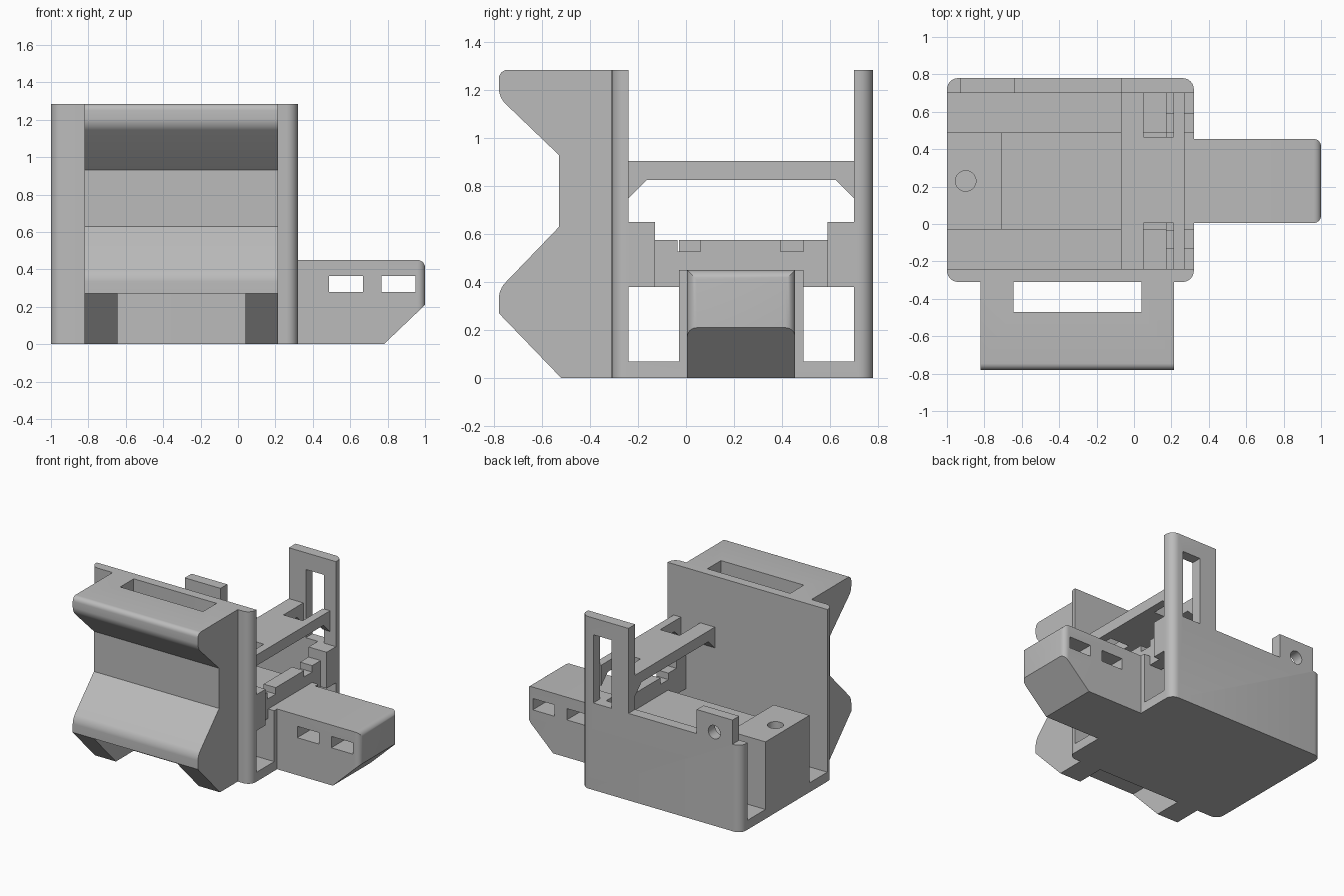
import bpy
import bmesh
import math
from mathutils import Vector, Matrix

if "Cube" in bpy.data.objects:
    bpy.data.objects.remove(bpy.data.objects["Cube"])

grey = bpy.data.materials.new("plain_grey")
grey.use_nodes = True
grey.diffuse_color = (0.5, 0.5, 0.5, 1)
grey.node_tree.nodes["Principled BSDF"].inputs["Base Color"].default_value = (0.5, 0.5, 0.5, 1)


def make(name, bm):
    bmesh.ops.recalc_face_normals(bm, faces=bm.faces)
    mesh = bpy.data.meshes.new(name)
    bm.to_mesh(mesh)
    bm.free()
    mesh.materials.append(grey)
    obj = bpy.data.objects.new(name, mesh)
    bpy.context.collection.objects.link(obj)
    return obj


def box(name, x, y, z):
    bm = bmesh.new()
    bmesh.ops.create_cube(bm, size=1)
    for v in bm.verts:
        v.co = Vector([r[0] if c < 0 else r[1] for c, r in zip(v.co, (x, y, z))])
    return make(name, bm)


def prism(name, points, axis, low, high):
    """Extrude a profile along x (points are y, z) or along y (points are x, z)."""
    bm = bmesh.new()
    place = (lambda a, b: (low, a, b)) if axis == "x" else (lambda a, b: (a, low, b))
    face = bm.faces.new([bm.verts.new(place(a, b)) for a, b in points])
    out = bmesh.ops.extrude_face_region(bm, geom=[face])
    shift = Vector((high - low, 0, 0)) if axis == "x" else Vector((0, high - low, 0))
    bmesh.ops.translate(bm, vec=shift, verts=[g for g in out["geom"] if isinstance(g, bmesh.types.BMVert)])
    return make(name, bm)


def drill(name, centre, radius, depth, turn=0):
    bm = bmesh.new()
    bmesh.ops.create_cone(bm, cap_ends=True, segments=32, radius1=radius, radius2=radius, depth=depth,
                          matrix=Matrix.Translation(centre) @ Matrix.Rotation(turn, 4, "X"))
    return make(name, bm)


def round_edges(obj, radius, rule, segments=6):
    bm = bmesh.new()
    bm.from_mesh(obj.data)
    edges = [e for e in bm.edges if rule(e.verts[0].co, e.verts[1].co)]
    if edges:
        bmesh.ops.bevel(bm, geom=edges, offset=radius, segments=segments, profile=0.5, affect="EDGES")
    bm.to_mesh(obj.data)
    bm.free()


def cut(obj, *cutters):
    for c in cutters:
        mod = obj.modifiers.new("cut", "BOOLEAN")
        mod.operation, mod.solver, mod.object = "DIFFERENCE", "EXACT", c
        mesh = bpy.data.meshes.new_from_object(
            obj.evaluated_get(bpy.context.evaluated_depsgraph_get()))
        obj.modifiers.clear()
        obj.data = mesh
        bpy.data.objects.remove(c)


def near(a, b):
    return abs(a - b) < 0.002


def upright(a, b):
    return near(a.x, b.x) and near(a.y, b.y)


# Housing: floor, tall front wall, low back wall with a window post and a drilled ear
housing = box("housing", (-1, 0.32), (-0.31, 0.78), (0, 1.285))
round_edges(housing, 0.06, upright)
cut(housing,
    box("inside", (-2, 2), (-0.24, 0.70), (0.07, 2)),
    box("back_wall_gap", (-0.635, -0.07), (0.6, 1), (0.65, 2)),
    box("ear_top", (-0.94, -0.6), (0.6, 1), (0.83, 2)),
    box("back_wall_end", (-2, -0.93), (0.6, 1), (0.65, 2)),
    box("post_window", (0.07, 0.22), (0.6, 1), (0.65, 1.16)),
    drill("ear_hole", (-0.78, 0.74, 0.70), 0.05, 0.4, math.pi / 2))

# Front bracket: hooked profile with a slot behind its middle panel
bracket = prism("front_bracket", [(-0.30, 0), (-0.52, 0), (-0.78, 0.27), (-0.78, 0.37), (-0.53, 0.63),
                                  (-0.53, 0.93), (-0.78, 1.17), (-0.78, 1.285), (-0.30, 1.285)],
                "x", -0.82, 0.215)
round_edges(bracket, 0.035, lambda a, b: near(a.y, -0.78) and near(b.y, -0.78)
            and near(a.z, b.z) and a.z > 0.3)
cut(bracket,
    box("slot", (-0.645, 0.04), (-0.47, -0.2), (-1, 2)),
    box("foot_gap", (-0.645, 0.04), (-1, -0.2), (-1, 0.27)))
round_edges(bracket, 0.04, lambda a, b: near(a.y, -0.47) and near(b.y, -0.47)
            and near(a.z, 1.285) and near(b.z, 1.285))

# Side nose: sloped underside, rounded end, two slots across
nose = prism("side_nose", [(0.30, 0), (0.78, 0), (1, 0.21), (1, 0.45), (0.30, 0.45)], "y", 0.005, 0.455)
round_edges(nose, 0.04, lambda a, b: near(a.x, 1) and near(b.x, 1) and (upright(a, b) or a.z > 0.4))
cut(nose, *[box("nose_slot", (x, x + 0.18), (-1, 1), (0.28, 0.365)) for x in (0.487, 0.768)])

# Inner platform and the taller drilled block at its end
platform = box("inner_platform", (-0.72, 0.32), (-0.03, 0.49), (0.05, 0.45))
block = box("drilled_block", (-1, -0.705), (-0.03, 0.49), (0.05, 0.575))
cut(block, drill("block_hole", (-0.9, 0.23, 0.5), 0.055, 0.6))

# Cross rail with two notches, and a raised post at each end
rail = box("cross_rail", (0.17, 0.27), (-0.25, 0.71), (0.38, 0.575))
cut(rail, *[box("notch", (0, 1), (y, y + 0.095), (0.527, 1)) for y in (-0.035, 0.395)])
for name, y in (("front_post", (-0.25, -0.13)), ("back_post", (0.59, 0.71))):
    box(name, (0.17, 0.32), y, (0.38, 0.65))

# Bridge between the walls: chamfered underneath, slotted at both ends
bridge = prism("bridge", [(-0.24, 0.905), (0.70, 0.905), (0.70, 0.75), (0.625, 0.825),
                          (-0.165, 0.825), (-0.24, 0.75)], "x", -0.07, 0.27)
cut(bridge,
    box("front_slot", (0.05, 0.21), (-1, 0.005), (0.5, 1.2)),
    box("back_slot", (0.05, 0.21), (0.465, 1), (0.5, 1.2)))

# Smooth the rounded edges, keep the rest sharp
parts = [o for o in bpy.context.collection.objects if o.type == "MESH" and grey.name in o.data.materials]
bpy.ops.object.select_all(action="DESELECT")
for o in parts:
    o.select_set(True)
bpy.context.view_layer.objects.active = housing
bpy.ops.object.shade_smooth_by_angle(angle=math.radians(30))
